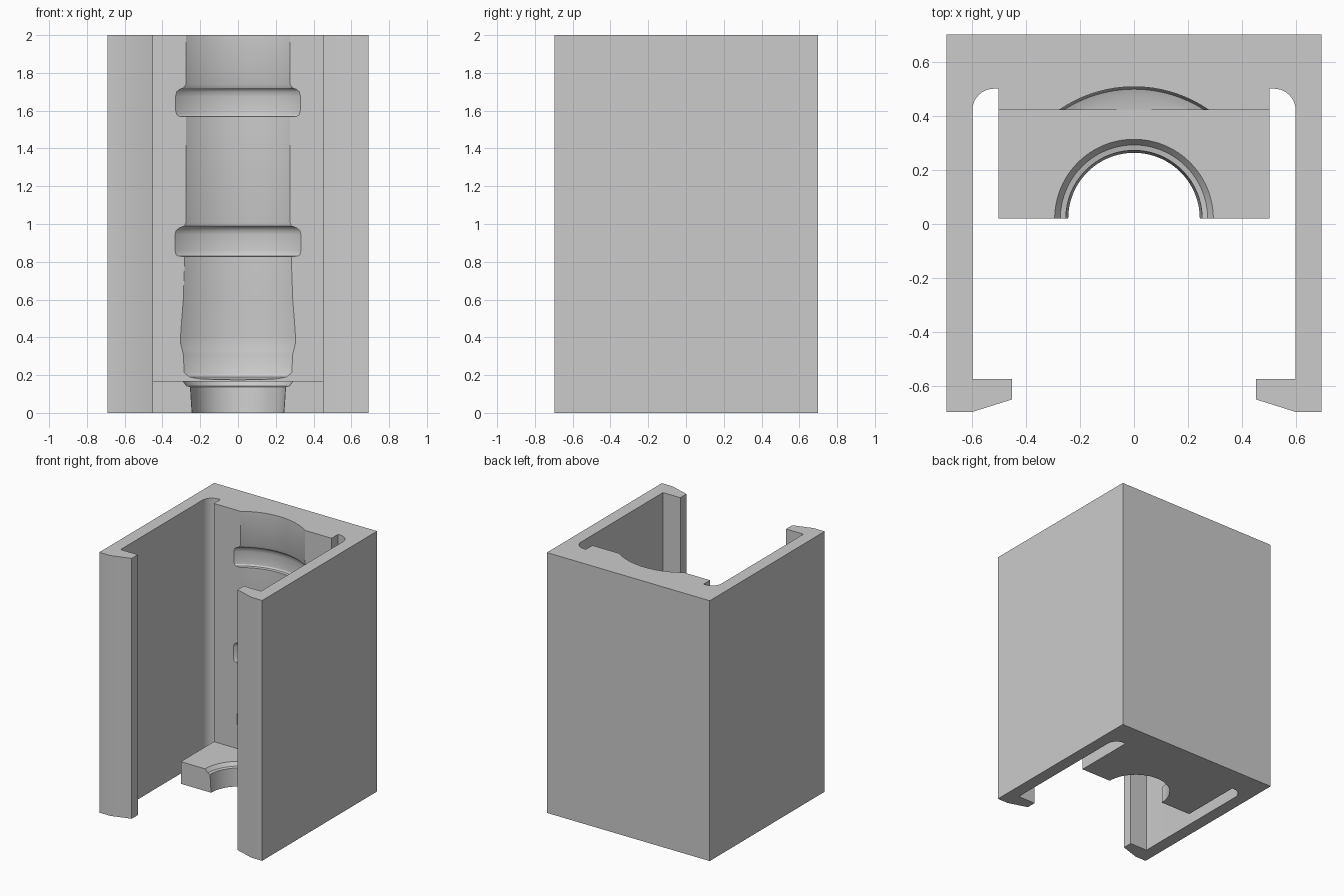
import bpy, bmesh, math

if "Cube" in bpy.data.objects:
    bpy.data.objects.remove(bpy.data.objects["Cube"])

AXIS_Y = 0.02      # vertical axis of the turned recess
HEIGHT = 2.0

grey = bpy.data.materials.new("light grey")
grey.diffuse_color = (0.6, 0.6, 0.6, 1)
grey.use_nodes = True
grey.node_tree.nodes["Principled BSDF"].inputs["Base Color"].default_value = grey.diffuse_color


def add_object(name, bm):
    bmesh.ops.recalc_face_normals(bm, faces=bm.faces)
    mesh = bpy.data.meshes.new(name)
    bm.to_mesh(mesh)
    bm.free()
    mesh.materials.append(grey)
    obj = bpy.data.objects.new(name, mesh)
    bpy.context.collection.objects.link(obj)
    return obj


def extrude_outline(name, points, height):
    bm = bmesh.new()
    face = bm.faces.new([bm.verts.new((x, y, 0)) for x, y in points])
    out = bmesh.ops.extrude_face_region(bm, geom=[face])
    for v in out["geom"]:
        if isinstance(v, bmesh.types.BMVert):
            v.co.z = height
    return add_object(name, bm)


def revolve(name, profile, steps=128):
    bm = bmesh.new()
    rings = []
    for r, z in profile:
        rings.append([bm.verts.new((r * math.cos(2 * math.pi * i / steps),
                                    AXIS_Y + r * math.sin(2 * math.pi * i / steps), z))
                      for i in range(steps)])
    for a, b in zip(rings, rings[1:]):
        for i in range(steps):
            j = (i + 1) % steps
            bm.faces.new((a[i], a[j], b[j], b[i]))
    bm.faces.new(rings[0])
    bm.faces.new(rings[-1])
    return add_object(name, bm)


def combine(target, tool, operation):
    mod = target.modifiers.new(operation.lower(), "BOOLEAN")
    mod.operation, mod.solver, mod.object = operation, "EXACT", tool
    bpy.context.view_layer.objects.active = target
    bpy.ops.object.modifier_apply(modifier=mod.name)
    bpy.data.objects.remove(tool)


# Housing outline, right half: back, side wall, hooked lip, rounded slot
half = [(0.692, 0.7), (0.692, -0.695), (0.6, -0.695), (0.45, -0.648),
        (0.45, -0.573), (0.597, -0.573)]
half += [(0.517 + 0.08 * math.cos(a), 0.42 + 0.08 * math.sin(a))
         for a in (math.pi / 2 * i / 10 for i in range(11))]
half += [(0.5, 0.5), (0.5, 0.422)]
outline = half + [(-x, y) for x, y in reversed(half)]
housing = extrude_outline("housing", outline, HEIGHT)

# Bottom ledge
ledge = extrude_outline("ledge", [(-0.5, 0.02), (0.5, 0.02), (0.5, 0.46), (-0.5, 0.46)], 0.17)
combine(housing, ledge, "UNION")


def wall_radius(w):
    """Radius whose cut in the back wall has half width w."""
    return math.hypot(w, 0.422 - AXIS_Y)


# Turned recess: ledge opening, dished foot, bulge and two ring grooves
profile = [(0.243, -0.1), (0.243, 0.0), (0.252, 0.138), (0.272, 0.143), (0.297, 0.175),
           (0.40, 0.175), (0.45, 0.18), (0.478, 0.19)]
widths = [(0.285, 0.215), (0.29, 0.31), (0.294, 0.33), (0.303, 0.36), (0.305, 0.40),
          (0.29, 0.60), (0.283, 0.80), (0.283, 0.828),
          (0.318, 0.83), (0.328, 0.838), (0.334, 0.86), (0.334, 0.945), (0.328, 0.965),
          (0.31, 0.98), (0.283, 0.99), (0.275, 1.01), (0.275, 1.568),
          (0.312, 1.57), (0.325, 1.58), (0.331, 1.605), (0.331, 1.675), (0.325, 1.70),
          (0.31, 1.713), (0.29, 1.72), (0.275, 1.74), (0.275, 2.1)]
profile += [(wall_radius(w), z) for w, z in widths]
combine(housing, revolve("recess_cutter", profile), "DIFFERENCE")

# Smooth curved surfaces, keep hard corners
bpy.ops.object.select_all(action="DESELECT")
housing.select_set(True)
bpy.context.view_layer.objects.active = housing
bpy.ops.object.shade_smooth_by_angle(angle=math.radians(30))
